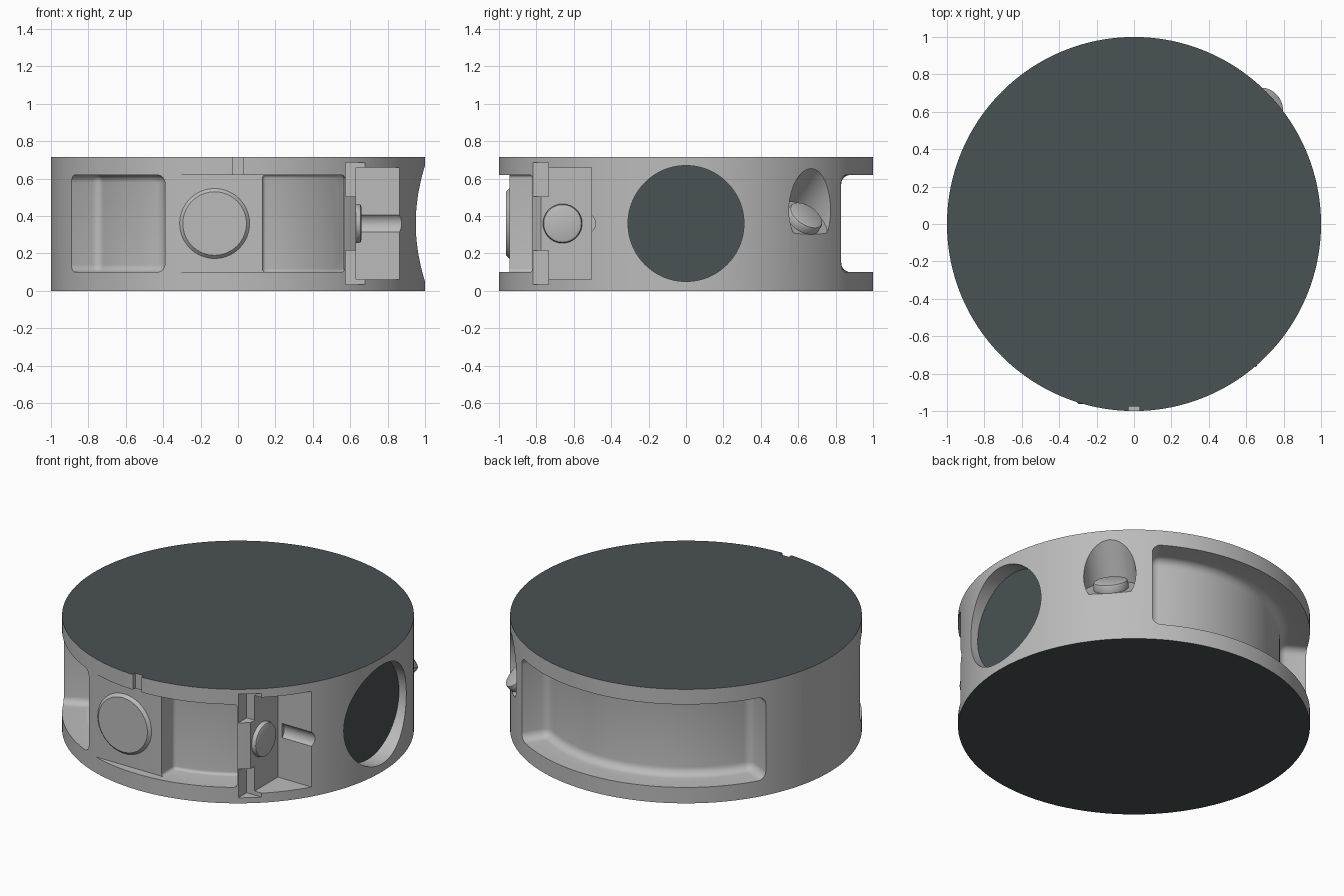
import bpy, bmesh, math
from mathutils import Vector

if "Cube" in bpy.data.objects:
    bpy.data.objects.remove(bpy.data.objects["Cube"])

H, MID, FLOOR = 0.715, 0.36, 0.83


def material(name, c):
    m = bpy.data.materials.new(name)
    m.diffuse_color = (*c, 1)
    m.use_nodes = True
    m.node_tree.nodes["Principled BSDF"].inputs["Base Color"].default_value = m.diffuse_color
    return m


grey = material("light_grey", (0.5, 0.5, 0.5))
dark = material("dark_slate", (0.068, 0.084, 0.09))


def finish(name, bm):
    bmesh.ops.recalc_face_normals(bm, faces=bm.faces)
    me = bpy.data.meshes.new(name)
    bm.to_mesh(me)
    bm.free()
    ob = bpy.data.objects.new(name, me)
    bpy.context.collection.objects.link(ob)
    me.materials.append(grey)
    return ob


def apply(ob, mod):
    bpy.context.view_layer.objects.active = ob
    bpy.ops.object.modifier_apply(modifier=mod.name)


def cyl(name, p0, p1, r, seg=48):
    p0, p1 = Vector(p0), Vector(p1)
    d = p1 - p0
    bm = bmesh.new()
    bmesh.ops.create_cone(bm, cap_ends=True, segments=seg, radius1=r, radius2=r, depth=d.length)
    q = d.to_track_quat('Z', 'Y')
    for v in bm.verts:
        v.co = q @ v.co + (p0 + p1) / 2
    return finish(name, bm)


def prism(name, pts, z0, z1):
    bm = bmesh.new()
    lo = [bm.verts.new((x, y, z0)) for x, y in pts]
    hi = [bm.verts.new((x, y, z1)) for x, y in pts]
    n = len(pts)
    bm.faces.new(lo)
    bm.faces.new(hi)
    for i in range(n):
        j = (i + 1) % n
        bm.faces.new((lo[i], lo[j], hi[j], hi[i]))
    return finish(name, bm)


def box(name, x0, x1, y0, y1, z0, z1):
    return prism(name, [(x0, y0), (x1, y0), (x1, y1), (x0, y1)], z0, z1)


def bevel(ob, w, seg):
    m = ob.modifiers.new("bevel", 'BEVEL')
    m.width, m.segments = w, seg
    m.limit_method, m.angle_limit = 'ANGLE', math.radians(40)
    apply(ob, m)
    return ob


def cut(ob, cutter):
    m = ob.modifiers.new("cut", 'BOOLEAN')
    m.operation, m.solver, m.object = 'DIFFERENCE', 'EXACT', cutter
    apply(ob, m)
    bpy.data.objects.remove(cutter)


def arc(r, a0, a1, n):
    return [(r * math.cos(math.radians(a0 + (a1 - a0) * i / n)),
             r * math.sin(math.radians(a0 + (a1 - a0) * i / n))) for i in range(n + 1)]


def pocket(pts):
    return bevel(prism("pocket_cutter", pts, 0.10, 0.62), 0.06, 5)


def front_angle(x):
    return 270 + math.degrees(math.asin(x / FLOOR))


# main drum
body = cyl("drum_body", (0, 0, 0), (0, 0, H), 1.0, 128)

# long back pocket
cut(body, pocket(arc(FLOOR, 56, 152, 28) + arc(1.25, 152, 56, 28)))
# front left pocket: straight right wall, radial left wall
cut(body, pocket(arc(FLOOR, 207, front_angle(-0.39), 12) + [(-0.39, -1.25)] + arc(1.25, 240, 207, 8)))
# front right pocket, leaving a round boss at its right wall
front = pocket(arc(FLOOR, front_angle(0.13), front_angle(0.57), 12) + [(0.57, -1.25), (0.13, -1.25)])
cut(front, cyl("boss_cutter", (0.53, -0.66, MID), (0.7, -0.66, MID), 0.18))
cut(body, front)
# flat front pad
cut(body, box("pad_cutter", -0.36, 0.16, -1.2, -0.945, 0.10, 0.62))

# square corner notch with rounded slots, screw holes and a shallow groove
cut(body, box("notch_cutter", 0.63, 1.2, -1.2, -0.505, 0.06, 0.66))
for s in (-1, 1):
    z = MID + s * 0.235
    cut(body, box("slot_cutter", 0.575, 1.2, -1.2, -0.735, z - 0.09, z + 0.09))
    cut(body, cyl("slot_end_cutter", (0.575, -0.735, z), (1.2, -0.735, z), 0.0899))
    z = MID + s * 0.19
    cut(body, cyl("screw_cutter", (0.75, -0.6, z), (0.75, -0.43, z), 0.038, 24))
cut(body, cyl("groove_cutter", (0.66, -0.545, MID), (1.2, -0.545, MID), 0.06))

# side ports
for s in (-1, 1):
    cut(body, cyl("port_cutter", (s * 0.9, 0, MID), (s * 1.3, 0, MID), 0.31, 96))

# key slot in the top rim
cut(body, box("key_cutter", -0.03, 0.03, -1.2, -0.975, 0.61, 0.9))

# tilted bore for the nozzle
az, el = math.radians(42), math.radians(45)
d = Vector((math.cos(az) * math.cos(el), math.sin(az) * math.cos(el), math.sin(el)))
seat = Vector((0.93 * math.cos(az), 0.93 * math.sin(az), 0.372))
cut(body, cyl("bore_cutter", seat, seat + d * 0.8, 0.15))

# dark end caps and dark right port window
body.data.materials.clear()
body.data.materials.append(grey)
body.data.materials.append(dark)
for p in body.data.polygons:
    c, n = p.center, p.normal
    cap = abs(n.z) > 0.99 and (c.z < 0.001 or c.z > H - 0.001)
    window = n.x > 0.99 and abs(c.x - 0.9) < 0.002 and abs(c.y) < 0.32
    p.material_index = 1 if cap or window else 0

# raised buttons
parts = [body,
         bevel(cyl("front_button", (-0.125, -0.90, MID), (-0.125, -0.962, MID), 0.19, 64), 0.02, 1),
         bevel(cyl("notch_button", (0.60, -0.66, MID), (0.66, -0.66, MID), 0.105), 0.016, 2),
         bevel(cyl("nozzle", seat - d * 0.03, seat + d * 0.05, 0.1), 0.016, 2)]

for ob in parts:
    bpy.ops.object.select_all(action='DESELECT')
    ob.select_set(True)
    bpy.context.view_layer.objects.active = ob
    bpy.ops.object.shade_smooth_by_angle(angle=math.radians(25))
